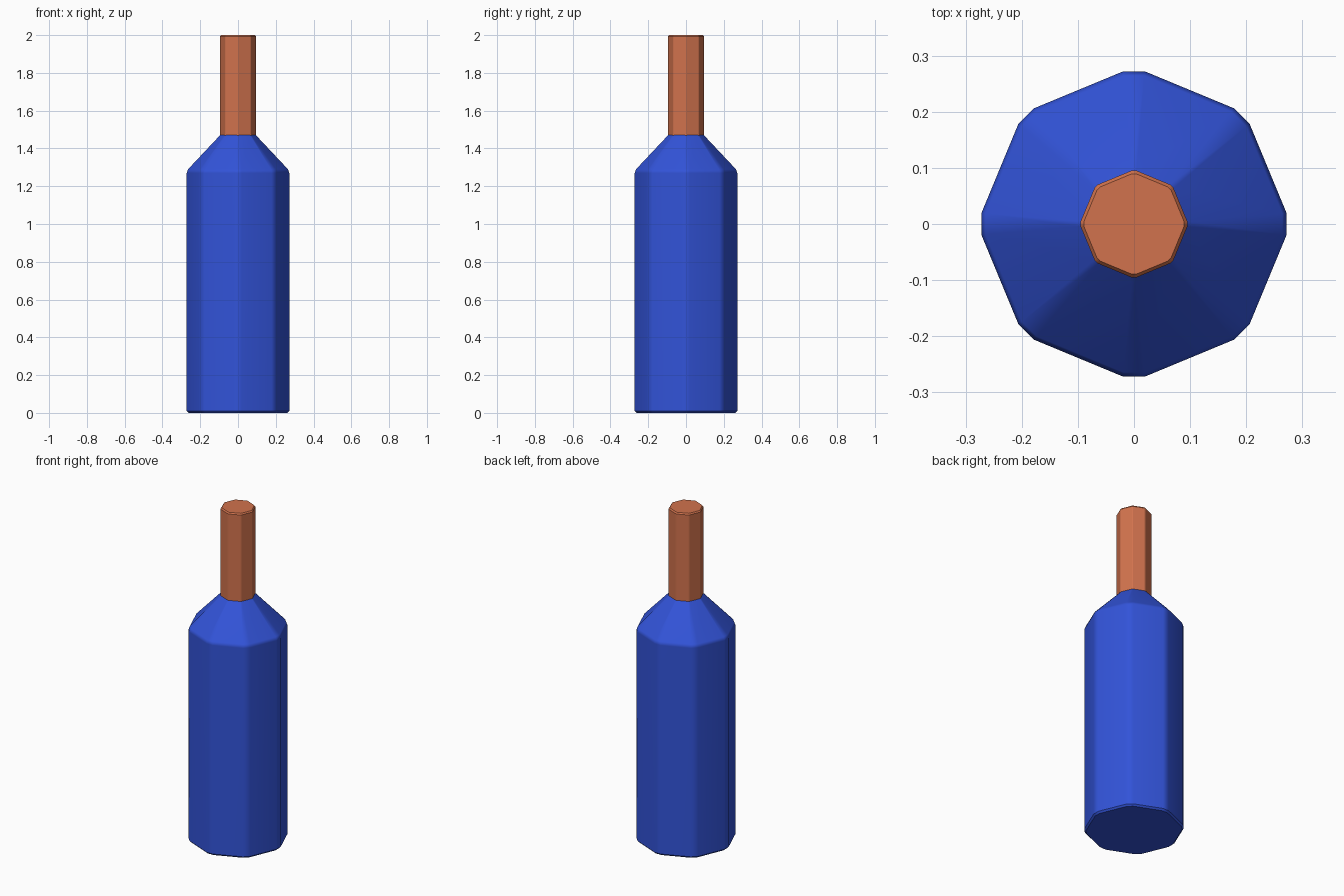
import bpy, bmesh
from math import pi, sin, cos, radians
from mathutils import Vector

cube = bpy.data.objects.get("Cube")
if cube:
    bpy.data.objects.remove(cube)

SIDES = 8


def material(name, rgb):
    mat = bpy.data.materials.new(name)
    mat.use_nodes = True
    mat.diffuse_color = (*rgb, 1)
    bsdf = mat.node_tree.nodes["Principled BSDF"]
    bsdf.inputs["Base Color"].default_value = (*rgb, 1)
    bsdf.inputs["Roughness"].default_value = 0.6
    return mat


def chamfered_ring(bm, radius, z, chamfer):
    """Octagon with a corner on each axis, every corner cut by the chamfer."""
    corners = [Vector((radius * cos(2 * pi * i / SIDES),
                       radius * sin(2 * pi * i / SIDES), z)) for i in range(SIDES)]
    ring = []
    for i, c in enumerate(corners):
        for other in (corners[i - 1], corners[(i + 1) % SIDES]):
            ring.append(bm.verts.new(c + (other - c).normalized() * chamfer))
    return ring


def octagonal_part(name, profile, mat, angle):
    """Loft (radius, height, chamfer) rings and cap both ends."""
    bm = bmesh.new()
    rings = [chamfered_ring(bm, *p) for p in profile]
    n = SIDES * 2
    for low, high in zip(rings, rings[1:]):
        for i in range(n):
            j = (i + 1) % n
            bm.faces.new((low[i], low[j], high[j], high[i]))
    bm.faces.new(rings[0][::-1])
    bm.faces.new(rings[-1])
    bmesh.ops.recalc_face_normals(bm, faces=bm.faces)
    mesh = bpy.data.meshes.new(name)
    bm.to_mesh(mesh)
    bm.free()
    mesh.materials.append(mat)
    obj = bpy.data.objects.new(name, mesh)
    bpy.context.collection.objects.link(obj)
    bpy.ops.object.select_all(action="DESELECT")
    obj.select_set(True)
    bpy.context.view_layer.objects.active = obj
    bpy.ops.object.shade_smooth_by_angle(angle=radians(angle))
    weighted = obj.modifiers.new("Weighted normals", "WEIGHTED_NORMAL")
    weighted.keep_sharp = True
    return obj


blue = material("Bottle blue", (0.032, 0.087, 0.69))
copper = material("Neck copper", (0.64, 0.17, 0.075))

# Body with softened base, straight sides and sloping shoulder
octagonal_part("bottle_body", [
    (0.270, 0.0, 0.02),
    (0.280, 0.01, 0.022),
    (0.280, 1.27, 0.022),
    (0.272, 1.29, 0.02),
    (0.097, 1.47, 0.005),
], blue, 40)

# Slim neck with a fine bevel at the rim
octagonal_part("bottle_neck", [
    (0.097, 1.46, 0.004),
    (0.097, 1.992, 0.004),
    (0.091, 2.0, 0.004),
], copper, 20)
